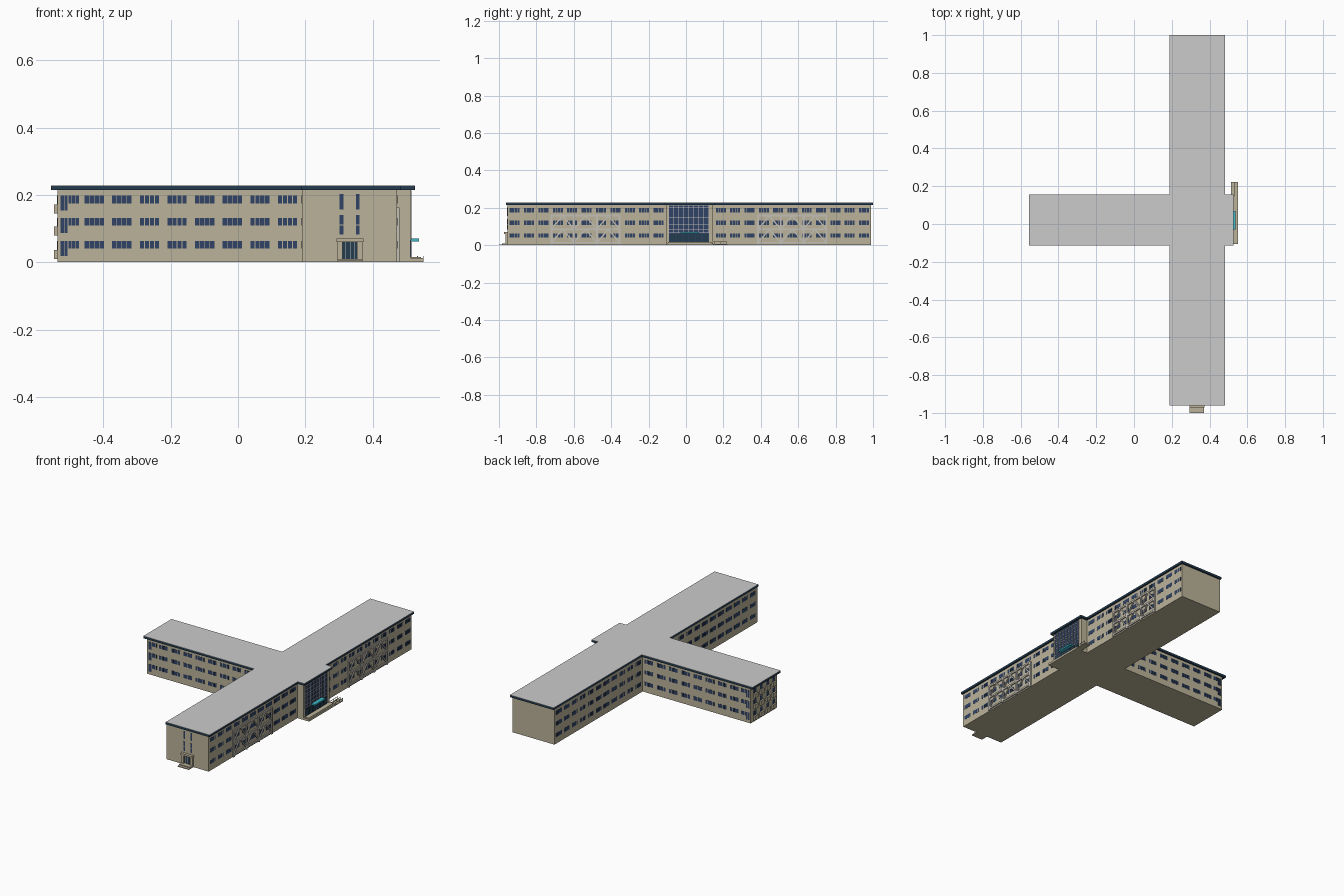
import bpy, bmesh, math
from mathutils import Matrix, Vector

if "Cube" in bpy.data.objects:
    bpy.data.objects.remove(bpy.data.objects["Cube"])


def mat(name, *rgb):
    m = bpy.data.materials.new(name)
    m.diffuse_color = (*rgb, 1)
    m.use_nodes = True
    m.node_tree.nodes["Principled BSDF"].inputs["Base Color"].default_value = m.diffuse_color
    return m


WALL = mat("beige_wall", 0.50, 0.45, 0.32)
NAVY = mat("navy_trim", 0.018, 0.045, 0.08)
GLASS = mat("window_blue", 0.03, 0.055, 0.13)
LIGHT = mat("pale_steel", 0.55, 0.53, 0.48)
CYAN = mat("cyan_canopy", 0.05, 0.50, 0.60)


def finish(name, bm, material=None):
    bmesh.ops.recalc_face_normals(bm, faces=bm.faces)
    me = bpy.data.meshes.new(name)
    bm.to_mesh(me)
    bm.free()
    ob = bpy.data.objects.new(name, me)
    bpy.context.collection.objects.link(ob)
    if material:
        me.materials.append(material)


def add_box(bm, x0, x1, y0, y1, z0, z1):
    m = Matrix.Translation(((x0 + x1) / 2, (y0 + y1) / 2, (z0 + z1) / 2))
    m = m @ Matrix.Diagonal((x1 - x0, y1 - y0, z1 - z0, 1))
    bmesh.ops.create_cube(bm, size=1, matrix=m)


def boxes(name, material, *items):
    bm = bmesh.new()
    for b in items:
        add_box(bm, *b)
    finish(name, bm, material)


def beam(bm, x, a, b, w):
    # square bar in the y-z plane between points a and b
    d = Vector((0, b[0] - a[0], b[1] - a[1]))
    m = Matrix.Translation((x, (a[0] + b[0]) / 2, (a[1] + b[1]) / 2))
    m = m @ Matrix.Rotation(math.atan2(d.z, d.y), 4, 'X')
    bmesh.ops.create_cube(bm, size=1, matrix=m @ Matrix.Diagonal((w, d.length, w, 1)))


def prism(name, material, z0, z1, west, x0, x1, east, south, y0, y1, north):
    # cross-shaped plan: long bar, west wing and shallow entrance block
    pts = [(x0, south), (x1, south), (x1, y0), (east, y0), (east, y1), (x1, y1),
           (x1, north), (x0, north), (x0, y1), (west, y1), (west, y0), (x0, y0)]
    bm = bmesh.new()
    f = bm.faces.new([bm.verts.new((x, y, z0)) for x, y in pts])
    r = bmesh.ops.extrude_face_region(bm, geom=[f])
    vs = [v for v in r["geom"] if isinstance(v, bmesh.types.BMVert)]
    bmesh.ops.translate(bm, verts=vs, vec=(0, 0, z1 - z0))
    finish(name, bm, material)


# Main masses
prism("walls", WALL, 0, 0.214, -0.536, 0.19, 0.472, 0.513, -0.955, -0.105, 0.145, 0.99)
edge = (-0.555, 0.188, 0.482, 0.526, -0.962, -0.115, 0.155, 1.0)
prism("roof_fascia", NAVY, 0.214, 0.226, *edge)
prism("roof", None, 0.226, 0.2275, *edge)

ROWS = [(0.04, 0.063), (0.109, 0.132), (0.175, 0.198)]


def windows(name, axis, wall, out, start, end, n):
    # rows of four-pane windows along a wall; axis is the running direction
    bm = bmesh.new()
    pitch = (end - start) / n
    pane = pitch * 0.72 / 4
    d0, d1 = sorted((wall - out * 0.003, wall + out * 0.001))
    for z0, z1 in ROWS:
        for i in range(n):
            for k in range(4):
                s = start + pitch * (i + 0.14) + k * pane + 0.001
                e = s + pane - 0.002
                if axis == 'x':
                    add_box(bm, s, e, d0, d1, z0, z1)
                else:
                    add_box(bm, d0, d1, s, e, z0, z1)
    finish(name, bm, GLASS)


windows("wing_south_windows", 'x', -0.105, -1, -0.468, 0.188, 8)
windows("wing_north_windows", 'x', 0.145, 1, -0.468, 0.188, 8)
windows("bar_east_windows_south", 'y', 0.472, 1, -0.955, -0.108, 11)
windows("bar_east_windows_north", 'y', 0.472, 1, 0.148, 0.99, 11)
windows("bar_west_windows_south", 'y', 0.19, -1, -0.95, -0.11, 11)
windows("bar_west_windows_north", 'y', 0.19, -1, 0.15, 0.985, 11)

# Stepped corner windows at the wing end
b = []
for z0, z1 in ROWS:
    for y in (-0.105, 0.145):
        for k in range(5):
            x = -0.527 + k * 0.0115
            b.append((x, x + 0.0095, y - 0.001, y + 0.001, z0 - (0.022 if k < 2 else 0), z1))
boxes("wing_corner_windows", GLASS, *b)

# Wing end: projecting bays under windows
bays, glass = [], []
for z0, z1 in ROWS:
    for k in range(4):
        y = -0.092 + k * 0.06
        bays.append((-0.547, -0.53, y, y + 0.032, z0 - 0.03, z0 - 0.003))
        glass.append((-0.537, -0.53, y + 0.004, y + 0.028, z0 - 0.003, z1))
boxes("wing_end_bays", WALL, *bays)
boxes("wing_end_windows", GLASS, *glass)

# Diagonal bracing frames on the east side
for name, y0 in (("brace_frame_south", -0.72), ("brace_frame_north", 0.385)):
    bm = bmesh.new()
    w, h, x = 0.365 / 3, 0.0725, 0.4745
    for i in range(4):
        add_box(bm, 0.470, 0.479, y0 + i * w - 0.005, y0 + i * w + 0.005, 0, 0.163)
    for j in range(3):
        z = 0.013 + j * h
        add_box(bm, 0.470, 0.4785, y0, y0 + 3 * w, z - 0.005, z + 0.005)
    for i in range(3):
        for j in range(2):
            z, y = 0.013 + j * h, y0 + i * w
            beam(bm, x, (y, z), (y + w / 2, z + h), 0.007)
            beam(bm, x, (y + w, z), (y + w / 2, z + h), 0.007)
    finish(name, bm, LIGHT)

# Entrance curtain wall, mullions, doors
boxes("curtain_glass", GLASS, (0.508, 0.514, -0.092, 0.122, 0.015, 0.213))
b = [(0.51, 0.516, -0.092 + i * 0.0267 - 0.0012, -0.092 + i * 0.0267 + 0.0012, 0.065, 0.213)
     for i in range(9)]
b += [(0.51, 0.5155, -0.092, 0.122, z - 0.0012, z + 0.0012)
      for z in (0.066, 0.085, 0.11, 0.135, 0.15, 0.175, 0.2)]
boxes("curtain_mullions", LIGHT, *b)
boxes("entrance_doors", NAVY, *[(0.51, 0.516, -0.088 + i * 0.035, -0.057 + i * 0.035, 0.016, 0.06)
                                for i in range(6)])
boxes("entrance_canopy", CYAN, (0.51, 0.538, -0.03, 0.07, 0.062, 0.071))

# Entrance platform, ramp kerbs
boxes("entrance_platform", WALL, (0.51, 0.551, -0.105, 0.145, 0, 0.013),
      (0.51, 0.543, -0.095, 0.135, 0.013, 0.016), (0.513, 0.551, 0.145, 0.222, 0, 0.006))
b = []
for x in (0.514, 0.532, 0.549):
    b.append((x, x + 0.002, 0.145, 0.22, 0.017, 0.019))
    b += [(x, x + 0.002, y, y + 0.002, 0, 0.018) for y in (0.15, 0.183, 0.217)]
boxes("ramp_rails", LIGHT, *b)

# South end doorway with steps and stair windows
boxes("south_portal", WALL, (0.295, 0.311, -0.966, -0.95, 0, 0.063),
      (0.354, 0.37, -0.966, -0.95, 0, 0.063), (0.293, 0.372, -0.972, -0.95, 0.06, 0.071))
boxes("south_door", NAVY, (0.311, 0.354, -0.957, -0.95, 0.01, 0.06))
boxes("south_door_posts", LIGHT, *[(x, x + 0.0015, -0.958, -0.95, 0.01, 0.06) for x in (0.319, 0.332, 0.345)])
boxes("south_steps", WALL, (0.295, 0.37, -0.985, -0.95, 0, 0.01), (0.295, 0.37, -1.0, -0.985, 0, 0.005))
boxes("south_stair_windows", GLASS, *[(x, x + 0.011, -0.956, -0.95, z0, z1)
      for x in (0.302, 0.35) for z0, z1 in ((0.083, 0.109), (0.112, 0.14), (0.156, 0.203))])
